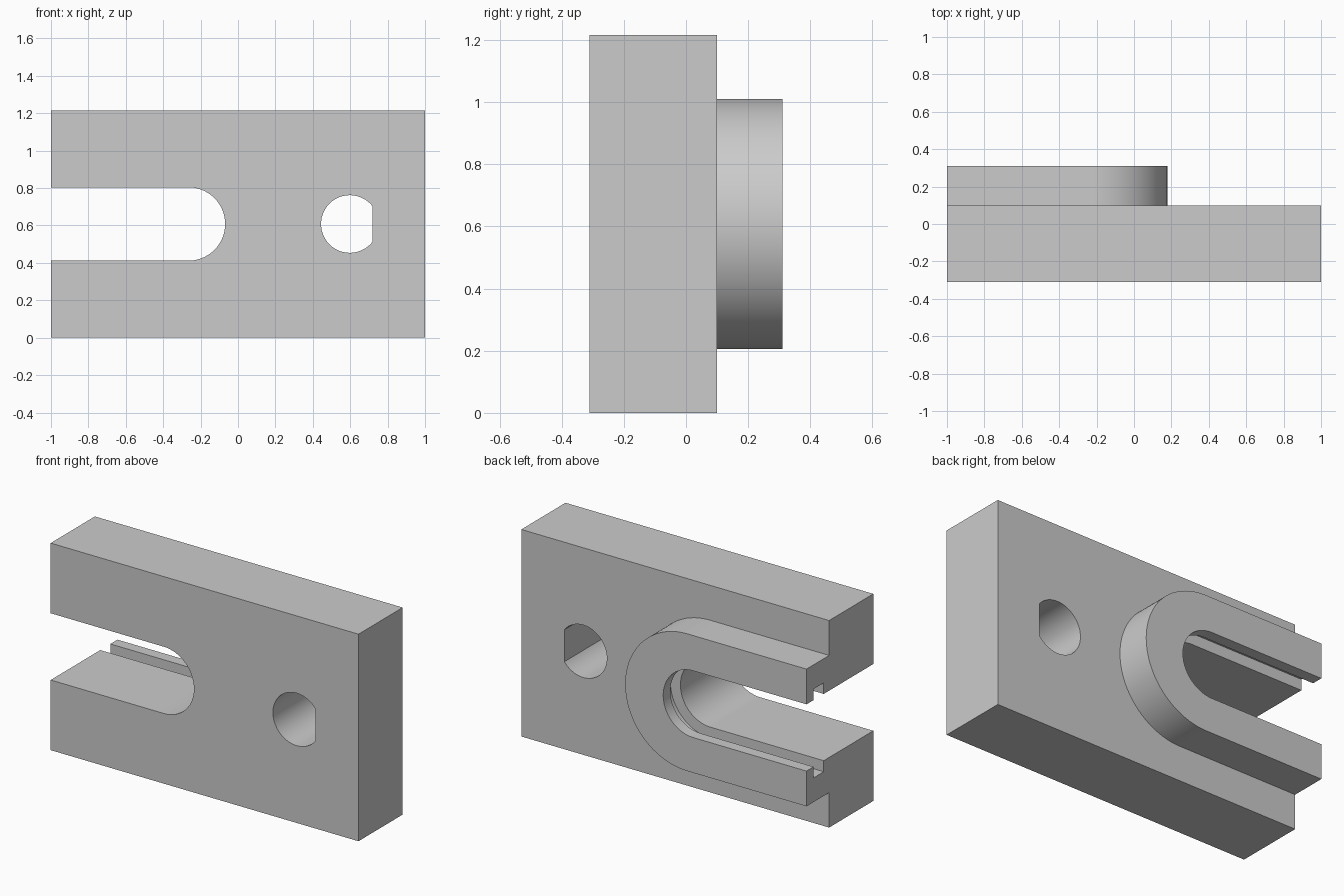
import bpy
import bmesh
from math import pi, sin, cos, acos

if "Cube" in bpy.data.objects:
    bpy.data.objects.remove(bpy.data.objects["Cube"])

MID = 0.608                 # height of the slot and hole axis
BACK, STEP, FRONT = 0.31, 0.10, -0.31

grey = bpy.data.materials.new("plain grey")
grey.use_nodes = True
colour = (0.6, 0.6, 0.6, 1)
grey.diffuse_color = colour
grey.node_tree.nodes["Principled BSDF"].inputs["Base Color"].default_value = colour


def arc(cx, r, start, end, steps=64):
    """Points of an arc in the x-z plane around the slot axis."""
    angles = [start + (end - start) * i / steps for i in range(steps + 1)]
    return [(cx + r * cos(a), MID + r * sin(a)) for a in angles]


def u_profile(cx, r, open_end):
    """Round-nosed strip running to open_end on the -x side."""
    return [(open_end, MID - r)] + arc(cx, r, -pi / 2, pi / 2) + [(open_end, MID + r)]


def prism(name, profile, y0, y1):
    """Extrude an x-z profile from y0 to y1."""
    bm = bmesh.new()
    face = bm.faces.new([bm.verts.new((x, y0, z)) for x, z in profile])
    extruded = bmesh.ops.extrude_face_region(bm, geom=[face])["geom"]
    verts = [v for v in extruded if isinstance(v, bmesh.types.BMVert)]
    bmesh.ops.translate(bm, vec=(0, y1 - y0, 0), verts=verts)
    bmesh.ops.recalc_face_normals(bm, faces=bm.faces)
    mesh = bpy.data.meshes.new(name)
    bm.to_mesh(mesh)
    bm.free()
    mesh.materials.append(grey)
    obj = bpy.data.objects.new(name, mesh)
    bpy.context.collection.objects.link(obj)
    return obj


def combine(body, tool, operation):
    """Apply a boolean and discard the tool."""
    mod = body.modifiers.new(operation, "BOOLEAN")
    mod.object, mod.operation, mod.solver = tool, operation, "EXACT"
    bpy.context.view_layer.objects.active = body
    bpy.ops.object.modifier_apply(modifier=mod.name)
    bpy.data.objects.remove(tool)


# Rectangular plate with the raised round-nosed boss on its back
height = 2 * MID
plate = prism("slotted_plate", [(-1, 0), (1, 0), (1, height), (-1, height)], FRONT, STEP)
boss = prism("boss", u_profile(-0.225, 0.403, -1), 0, BACK)
combine(plate, boss, "UNION")

# Open slot through plate and boss, with a groove inside the boss wall
slot = prism("slot_cutter", u_profile(-0.265, 0.196, -1.2), -0.5, 0.5)
combine(plate, slot, "DIFFERENCE")
groove = prism("groove_cutter", u_profile(-0.265, 0.261, -1.2), 0.15, 0.244)
combine(plate, groove, "DIFFERENCE")

# Round hole with one flat side
radius, centre, flat = 0.154, 0.598, 0.72
half = acos((flat - centre) / radius)
hole = prism("hole_cutter", arc(centre, radius, half, 2 * pi - half), -0.5, 0.5)
combine(plate, hole, "DIFFERENCE")

# Smooth the curved walls, keep the edges crisp
bpy.ops.object.select_all(action="DESELECT")
plate.select_set(True)
bpy.context.view_layer.objects.active = plate
bpy.ops.object.shade_smooth_by_angle(angle=pi / 6)
